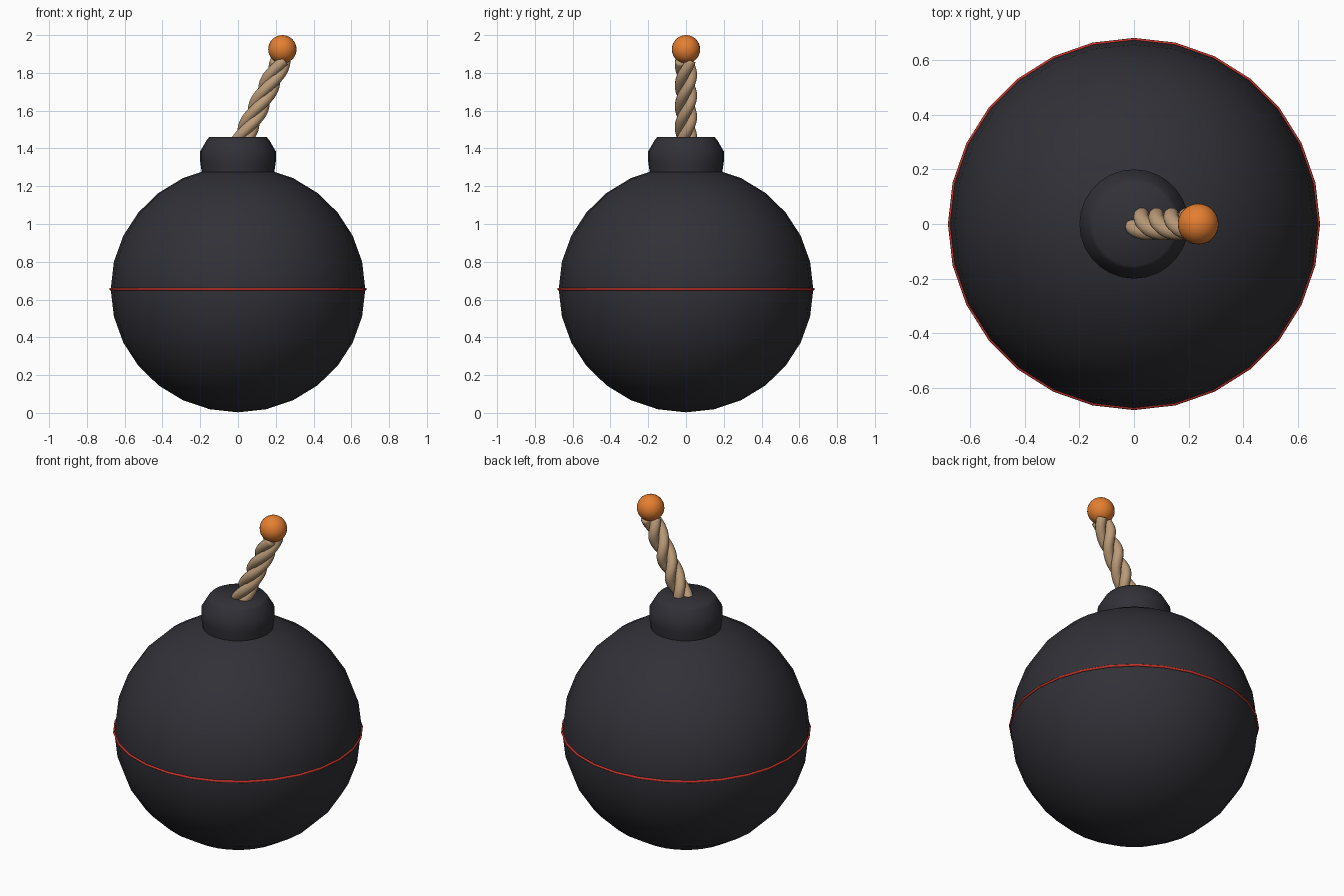
import bpy, bmesh, math
from mathutils import Vector

if "Cube" in bpy.data.objects:
    bpy.data.objects.remove(bpy.data.objects["Cube"])


def material(name, rgb):
    m = bpy.data.materials.new(name)
    m.diffuse_color = (*rgb, 1)
    m.use_nodes = True
    m.node_tree.nodes["Principled BSDF"].inputs["Base Color"].default_value = m.diffuse_color
    return m


IRON = material("dark iron", (0.03, 0.03, 0.038))
RED = material("red", (0.55, 0.035, 0.025))
ROPE = material("tan rope", (0.50, 0.33, 0.19))
EMBER = material("orange", (0.78, 0.21, 0.03))


def finish(name, bm, mat):
    bmesh.ops.recalc_face_normals(bm, faces=bm.faces)
    me = bpy.data.meshes.new(name)
    bm.to_mesh(me)
    bm.free()
    me.materials.append(mat)
    for p in me.polygons:
        p.use_smooth = True
    ob = bpy.data.objects.new(name, me)
    bpy.context.collection.objects.link(ob)
    return ob


def ball(name, mat, centre, radius, height, segments, rings):
    bm = bmesh.new()
    bmesh.ops.create_uvsphere(bm, u_segments=segments, v_segments=rings, radius=1)
    for v in bm.verts:
        v.co = Vector((v.co.x * radius, v.co.y * radius, v.co.z * height)) + Vector(centre)
    return finish(name, bm, mat)


def tube(name, mat, rings, closed=False):
    """Skin a list of vertex rings; cap the ends unless closed."""
    bm = bmesh.new()
    loops = [[bm.verts.new(p) for p in ring] for ring in rings]
    n = len(loops[0])
    pairs = list(zip(loops, loops[1:]))
    if closed:
        pairs.append((loops[-1], loops[0]))
    for a, b in pairs:
        for i in range(n):
            j = (i + 1) % n
            bm.faces.new((a[i], a[j], b[j], b[i]))
    if not closed:
        bm.faces.new(loops[0])
        bm.faces.new(loops[-1])
    return finish(name, bm, mat)


def circle(radius, z, n=28):
    return [(radius * math.cos(2 * math.pi * i / n), radius * math.sin(2 * math.pi * i / n), z)
            for i in range(n)]


# Round body, slightly squashed
ball("body", IRON, (0, 0, 0.655), 0.674, 0.652, 28, 14)

# Thin seam ring around the middle
tube("seam_ring", RED,
     [circle(0.674 + 0.007 * math.cos(t), 0.655 + 0.007 * math.sin(t))
      for t in (k * math.pi / 4 for k in range(8))], closed=True)

# Collar on top with a rounded shoulder
tube("collar", IRON, [circle(r, z) for r, z in
     ((0.185, 1.20), (0.193, 1.28), (0.20, 1.33), (0.20, 1.385), (0.165, 1.445), (0.152, 1.46))])

# Fuse: three strands twisted around a leaning axis
START, END = Vector((0.0, 0, 1.40)), Vector((0.23, 0, 1.865))
STEPS, TURNS, OFFSET, THICK = 48, 1.4, 0.031, 0.029


def strand_point(t, phase):
    a = phase + 2 * math.pi * TURNS * t
    return START.lerp(END, t) + Vector((math.cos(a), math.sin(a), 0)) * OFFSET


for s in range(3):
    phase = 2 * math.pi * s / 3 + 0.5
    rings = []
    for k in range(STEPS + 1):
        t = k / STEPS
        c = strand_point(t, phase)
        d = (strand_point(t + 0.01, phase) - strand_point(t - 0.01, phase)).normalized()
        u = d.cross(Vector((0, 1, 0))).normalized()
        w = d.cross(u)
        rings.append([c + (u * math.cos(q) + w * math.sin(q)) * THICK
                      for q in (2 * math.pi * i / 10 for i in range(10))])
    tube(f"fuse_strand_{s + 1}", ROPE, rings)

# Glowing tip
ball("ember", EMBER, (0.235, 0, 1.925), 0.075, 0.075, 24, 16)
